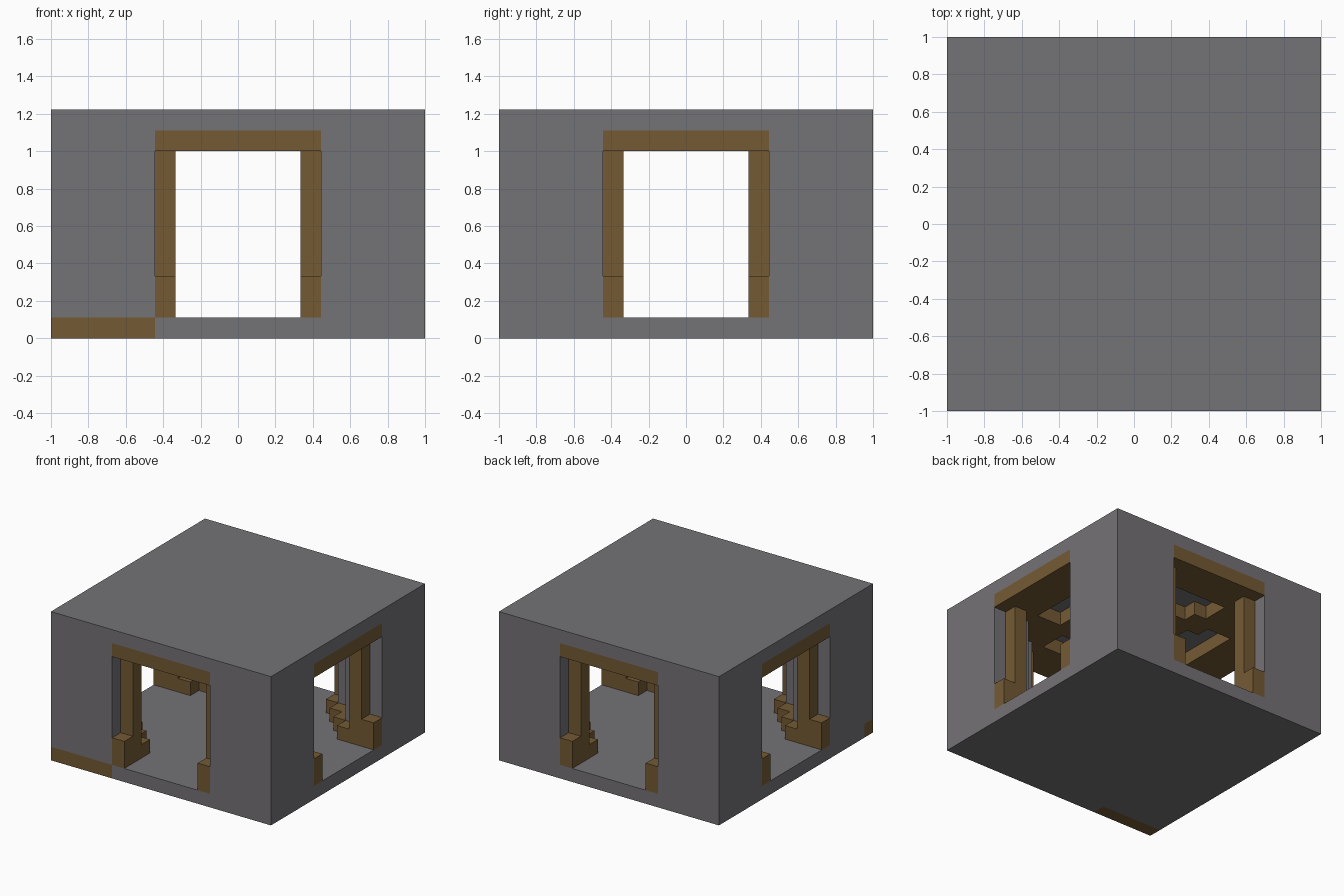
import bpy, bmesh, math
from mathutils import Matrix, Vector

if "Cube" in bpy.data.objects:
    bpy.data.objects.remove(bpy.data.objects["Cube"], do_unlink=True)

UNIT = 1 / 9      # one building block; the room is 18 x 18 x 11 blocks
MID = 9


def material(name, rgb):
    m = bpy.data.materials.new(name)
    m.use_nodes = True
    m.diffuse_color = (*rgb, 1)
    m.node_tree.nodes["Principled BSDF"].inputs["Base Color"].default_value = (*rgb, 1)
    return m


stone = material("grey stone", (0.175, 0.168, 0.18))
wood = material("brown timber", (0.175, 0.102, 0.034))


def finish(bm, name, mat, turns=0):
    """Turn a block-grid bmesh into an object, centred and rotated by quarter turns."""
    bmesh.ops.recalc_face_normals(bm, faces=bm.faces)
    bmesh.ops.transform(bm, verts=bm.verts, matrix=(
        Matrix.Rotation(turns * math.pi / 2, 4, 'Z')
        @ Matrix.Scale(UNIT, 4) @ Matrix.Translation((-MID, -MID, 0))))
    me = bpy.data.meshes.new(name)
    bm.to_mesh(me)
    bm.free()
    ob = bpy.data.objects.new(name, me)
    me.materials.append(mat)
    bpy.context.collection.objects.link(ob)
    return ob


def prism(bm, points, direction):
    """Extrude a closed outline along a direction."""
    face = bm.faces.new([bm.verts.new(p) for p in points])
    ext = bmesh.ops.extrude_face_region(bm, geom=[face], use_keep_orig=True)
    verts = [g for g in ext["geom"] if isinstance(g, bmesh.types.BMVert)]
    bmesh.ops.translate(bm, verts=verts, vec=Vector(direction))


def slab(name, outline, z0, z1, mat, turns=0):
    bm = bmesh.new()
    prism(bm, [(x, y, z0) for x, y in outline], (0, 0, z1 - z0))
    return finish(bm, name, mat, turns)


def rect(x0, y0, x1, y1):
    return [(x0, y0), (x1, y0), (x1, y1), (x0, y1)]


# Stone shell: a block hollowed by the room and its four openings
shell = slab("stone_shell", rect(0, 0, 18, 18), 0, 11, stone)
quarter = [(5, -1), (13, -1), (13, 3), (15, 3), (15, 5)]
plan = []
for _ in range(4):
    plan += quarter
    quarter = [(18 - y, x) for x, y in quarter]
cutters = [slab("room_cutter", plan, 1, 10, stone),
           slab("sill_cutter", rect(-1, -1, 5, 1), -1, 1, stone)]
for c in cutters:
    c.hide_render = True
    mod = shell.modifiers.new(c.name, 'BOOLEAN')
    mod.object = c
    mod.operation = 'DIFFERENCE'
    mod.solver = 'EXACT'
bpy.context.view_layer.update()
carved = bpy.data.meshes.new_from_object(
    shell.evaluated_get(bpy.context.evaluated_depsgraph_get()))
shell.modifiers.clear()
shell.data = carved
for c in cutters:
    bpy.data.objects.remove(c, do_unlink=True)

# Timber sill let into the front corner
slab("front_sill", rect(0, 0, 5, 1), 0, 1, wood)

# Timber frame of each opening: lintel, and jambs with a stepped foot and a post
jamb = [(0, 1), (3, 1), (3, 2), (2, 2), (2, 9), (1, 9), (1, 3), (0, 3)]
foot = [(3, 3), (5, 3), (5, 4), (4, 4), (4, 5), (3, 5)]
for turns, side in enumerate(("front", "left", "back", "right")):
    slab(side + "_lintel", rect(5, 0, 13, 3), 9, 10, wood, turns)
    for x, end in ((5, "a"), (12, "b")):
        bm = bmesh.new()
        prism(bm, [(x, y, z) for y, z in jamb], (1, 0, 0))
        finish(bm, f"{side}_jamb_{end}", wood, turns)
    slab(side + "_corner_step", foot, 1, 2, wood, turns)

# Crossed ceiling ribs, stepped along both diagonals and widened in the corners
bm = bmesh.new()
for i in range(3, 15):
    for j in range(3, 15):
        corner = min(i - 3, 14 - i) + min(j - 3, 14 - j) <= 2
        if corner or abs(i - j) <= 1 or abs(i + j - 17) <= 1:
            bm.faces.new([bm.verts.new((x, y, 9)) for x, y in rect(i, j, i + 1, j + 1)])
bmesh.ops.remove_doubles(bm, verts=bm.verts, dist=0.01)
ext = bmesh.ops.extrude_face_region(bm, geom=bm.faces[:], use_keep_orig=True)
bmesh.ops.translate(bm, vec=(0, 0, 1),
                    verts=[g for g in ext["geom"] if isinstance(g, bmesh.types.BMVert)])
finish(bm, "ceiling_ribs", wood)
